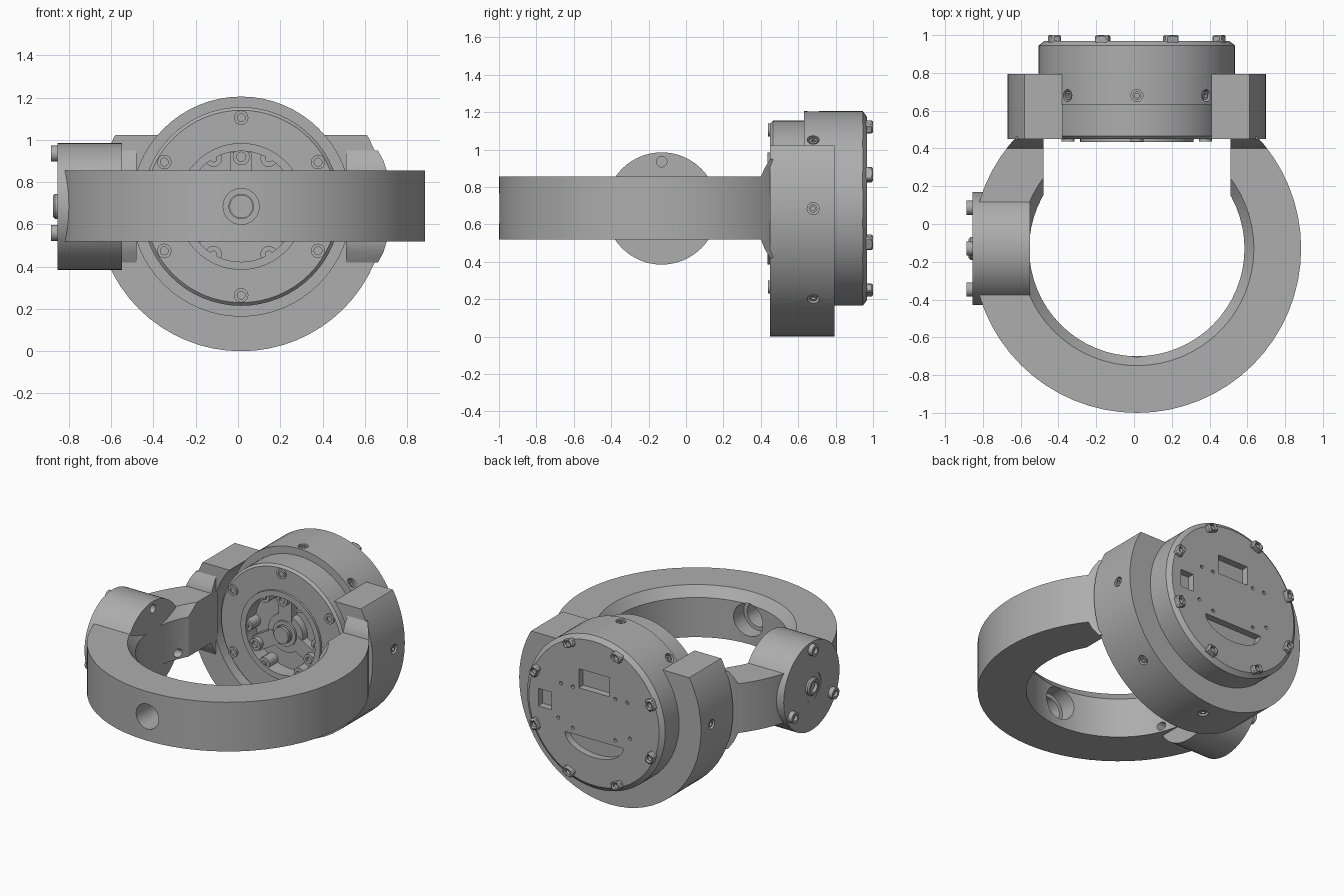
import bpy, bmesh, math
from mathutils import Matrix, Vector

if "Cube" in bpy.data.objects:
    bpy.data.objects.remove(bpy.data.objects["Cube"])

grey = bpy.data.materials.new("satin grey")
grey.use_nodes = True
COLOUR = (0.42, 0.42, 0.42, 1)
grey.diffuse_color = COLOUR
grey.node_tree.nodes["Principled BSDF"].inputs["Base Color"].default_value = COLOUR

CX, RING_Y, CZ = 0.015, -0.13, 0.685
HUB = Vector((CX, 0, CZ))
TURN = {"x": Matrix.Rotation(math.pi / 2, 4, "Y"),
        "y": Matrix.Rotation(-math.pi / 2, 4, "X"),
        "z": Matrix()}


def finish(name, bm):
    bmesh.ops.recalc_face_normals(bm, faces=bm.faces)
    mesh = bpy.data.meshes.new(name)
    bm.to_mesh(mesh)
    bm.free()
    mesh.materials.append(grey)
    obj = bpy.data.objects.new(name, mesh)
    bpy.context.collection.objects.link(obj)
    return obj


def revolve(name, profile, axis="y", centre=HUB, steps=64):
    """Spin a closed (radius, height) profile around an axis."""
    bm = bmesh.new()
    verts = [bm.verts.new((r, 0, h)) for r, h in profile]
    edges = [bm.edges.new((a, b)) for a, b in zip(verts, verts[1:] + verts[:1])
             if a.co.x + b.co.x > 0]
    bmesh.ops.spin(bm, geom=verts + edges, cent=(0, 0, 0), axis=(0, 0, 1),
                   angle=math.tau, steps=steps)
    bmesh.ops.remove_doubles(bm, verts=bm.verts, dist=1e-5)
    bmesh.ops.transform(bm, matrix=Matrix.Translation(centre) @ TURN[axis], verts=bm.verts)
    return finish(name, bm)


def rod(name, radius, start, end, axis="y", centre=HUB, steps=64):
    return revolve(name, [(0, start), (radius, start), (radius, end), (0, end)],
                   axis, centre, steps)


def box(name, size, loc, matrix=Matrix()):
    bm = bmesh.new()
    bmesh.ops.create_cube(bm, size=1)
    bmesh.ops.scale(bm, vec=size, verts=bm.verts)
    bmesh.ops.transform(bm, matrix=Matrix.Translation(loc) @ matrix, verts=bm.verts)
    return finish(name, bm)


def prism(name, outline, direction):
    """Extrude a flat outline of 3D points along a direction."""
    bm = bmesh.new()
    face = bm.faces.new([bm.verts.new(p) for p in outline])
    out = bmesh.ops.extrude_face_region(bm, geom=[face])["geom"]
    bmesh.ops.translate(bm, vec=direction,
                        verts=[v for v in out if isinstance(v, bmesh.types.BMVert)])
    return finish(name, bm)


def combine(target, tool, operation="DIFFERENCE"):
    mod = target.modifiers.new("cut", "BOOLEAN")
    mod.operation, mod.solver, mod.object = operation, "EXACT", tool
    bpy.context.view_layer.objects.active = target
    bpy.ops.object.modifier_apply(modifier=mod.name)
    bpy.data.objects.remove(tool)


def polar(radius, degrees, y=0):
    a = math.radians(degrees)
    return Vector((CX + radius * math.cos(a), y, CZ + radius * math.sin(a)))


def screw(name, radius, base, tip, axis, centre):
    """Socket-head screw whose recess opens at the tip."""
    deep = tip + (base - tip) * 0.4
    return revolve(name, [(0, base), (radius, base), (radius, tip), (radius * 0.55, tip),
                          (radius * 0.55, deep), (0, deep)], axis, centre, 20)


# Main ring, open at the back, with a bevelled upper inner edge
ring_centre = Vector((CX, RING_Y, 0))
ring = revolve("arm_ring", [(0.57, 0.52), (0.87, 0.52), (0.87, 0.855),
                            (0.62, 0.855), (0.57, 0.79)], "z", ring_centre)
combine(ring, box("cutter", (0.99, 1.2, 1), (CX, 0.6, CZ)))
combine(ring, box("cutter", (2, 1, 1), (CX, 0.97, CZ)))
combine(ring, rod("cutter", 0.085, -1.1, -0.6))
combine(ring, rod("cutter", 0.11, -0.8, -0.6))

# Flared joints between ring and collar
for side, word in ((-1, "right"), (1, "left")):
    profile = [(0.47, 0.95), (0.45, 0.95), (0.42, 0.9), (0.4, 0.855),
               (0.4, 0.52), (0.42, 0.47), (0.45, 0.42), (0.47, 0.42)]
    joint = prism(word + "_joint", [(CX + side * 0.495, y, z) for y, z in profile],
                  (side * 0.3, 0, 0))
    combine(joint, rod("cutter", 0.87, 0.2, 1.2, "z", ring_centre), "INTERSECT")

# Collar with a flat cut top
collar = revolve("motor_collar", [(0.519, 0.45), (0.685, 0.45), (0.685, 0.795), (0.519, 0.795)])
combine(collar, box("cutter", (2, 1, 1), (CX, 0.6, 1.522)))

# Motor housing with a front pocket
motor = revolve("motor_housing", [
    (0, 0.54), (0.262, 0.54), (0.262, 0.435), (0.3, 0.435), (0.3, 0.45), (0.455, 0.45),
    (0.47, 0.465), (0.47, 0.632), (0.52, 0.632), (0.52, 0.945), (0.49, 0.968), (0, 0.968)])

# Pockets and pin holes in the back plate
combine(motor, box("cutter", (0.23, 0.1, 0.13), (CX, 0.97, CZ + 0.21)))
combine(motor, box("cutter", (0.1, 0.1, 0.12), (CX + 0.37, 0.97, CZ)))
moon = [(CX + 0.22 * math.cos(a), 0.92, CZ - 0.18 + 0.12 * math.sin(a))
        for a in [-math.pi * i / 16 for i in range(17)]]
combine(motor, prism("cutter", moon, (0, 0.1, 0)))
for side in (-1, 1):
    for x, z in ((0.16, 0.14), (0.25, 0.14), (0.16, -0.14), (0.27, -0.1)):
        combine(motor, rod("cutter", 0.012, 0.94, 1, "y", HUB + Vector((side * x, 0, z)), 12))

# Radial mounting screws sunk around collar and housing
for i in range(8):
    angle = 45 * i
    shell, radius = (motor, 0.52) if 0 < angle < 180 else (collar, 0.685)
    spin = Matrix.Rotation(math.radians(-angle), 4, "Y")
    place = Matrix.Translation((CX, 0.68, CZ)) @ spin
    hole = rod("cutter", 0.032, radius - 0.04, radius + 0.05, "x", (0, 0, 0), 20)
    hole.data.transform(place)
    combine(shell, hole)
    bolt = screw("radial_screw", 0.022, radius - 0.05, radius - 0.008, "x", (0, 0, 0))
    bolt.data.transform(place)

# Retaining clips around the back plate
for i in range(8):
    angle = 22.5 + 45 * i
    spin = Matrix.Rotation(math.radians(-angle), 4, "Y")
    clip = box("back_clip", (0.05, 0.075, 0.075), polar(0.472, angle, 0.9625), spin)
    combine(clip, rod("cutter", 0.018, 0.975, 1.1, "y", polar(0.472, angle), 16))
    bevel = clip.modifiers.new("soft edge", "BEVEL")
    bevel.width, bevel.segments = 0.008, 1

# Front flange screws and small rim screws
for i in range(6):
    screw("flange_screw", 0.034, 0.46, 0.438, "y", polar(0.42, 30 + 60 * i))
    rod("rim_lug", 0.04, 0.448, 0.55, "y", polar(0.262, 60 * i), 20)
    screw("rim_screw", 0.018, 0.45, 0.436, "y", polar(0.262, 60 * i))

# Rotor hub with three spokes
rod("hub_disc", 0.13, 0.49, 0.56)
revolve("hub_collar", [(0, 0.46), (0.06, 0.46), (0.06, 0.475), (0.085, 0.475),
                       (0.085, 0.5), (0, 0.5)])
rod("hub_shaft", 0.055, 0.44, 0.5)
for angle in (90, 210, 330):
    spin = Matrix.Rotation(math.radians(-angle), 4, "Y")
    box("hub_spoke", (0.17, 0.07, 0.1), polar(0.17, angle, 0.52), spin)
    screw("spoke_screw", 0.04, 0.5, 0.45, "y", polar(0.235, angle))

# Side bearing block with a recessed centre
side_centre = Vector((0, RING_Y, CZ))
block = revolve("side_block", [(0, -0.55), (0.3, -0.55), (0.3, -0.855), (0.1, -0.855),
                               (0.1, -0.82), (0, -0.82)], "x", side_centre)
revolve("side_pin", [(0, -0.8), (0.06, -0.8), (0.06, -0.865), (0.05, -0.875),
                     (0.035, -0.875), (0.035, -0.85), (0, -0.85)], "x", side_centre, 32)
for angle in (90, 210, 330):
    a = math.radians(angle)
    spot = side_centre + Vector((0, 0.25 * math.cos(a), 0.25 * math.sin(a)))
    for part in (block, ring):
        combine(part, rod("cutter", 0.028, -0.7, -0.4, "x", spot, 20))
    screw("side_screw", 0.038, -0.84, -0.886, "x", spot)

# Smooth shading with crisp edges
bpy.ops.object.select_all(action="DESELECT")
for obj in bpy.context.scene.objects:
    if obj.type == "MESH" and grey.name in obj.data.materials:
        obj.select_set(True)
        bpy.context.view_layer.objects.active = obj
bpy.ops.object.shade_smooth_by_angle(angle=math.radians(30))
